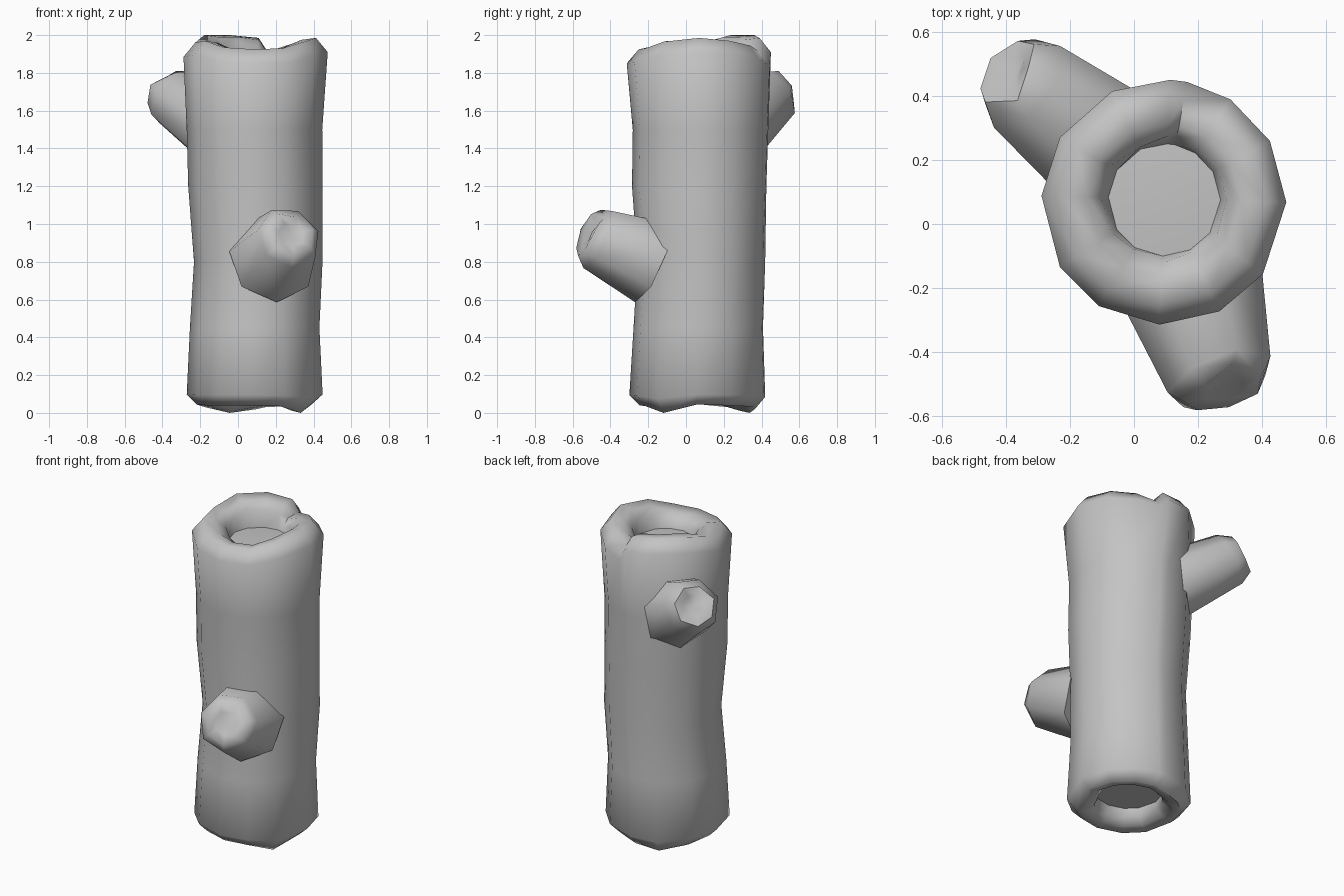
import bpy, bmesh, random
from math import sin, cos, radians, tau
from mathutils import Vector

random.seed(4)
cube = bpy.data.objects.get("Cube")
if cube:
    bpy.data.objects.remove(cube)

bark = bpy.data.materials.new("grey_wood")
bark.use_nodes = True
GREY = (0.55, 0.55, 0.55, 1)
bark.diffuse_color = GREY
bark.node_tree.nodes["Principled BSDF"].inputs["Base Color"].default_value = GREY


def loft(name, rings, start, end):
    """Skin closed rings of points and fan each end to a centre point."""
    bm = bmesh.new()
    loops = [[bm.verts.new(p) for p in ring] for ring in rings]
    n = len(loops[0])
    for a, b in zip(loops, loops[1:]):
        for i in range(n):
            j = (i + 1) % n
            bm.faces.new((a[i], a[j], b[j], b[i]))
    for centre, ring in ((start, loops[0]), (end, loops[-1])):
        c = bm.verts.new(centre)
        for i in range(n):
            bm.faces.new((c, ring[i], ring[(i + 1) % n]))
    bmesh.ops.recalc_face_normals(bm, faces=bm.faces)
    mesh = bpy.data.meshes.new(name)
    bm.to_mesh(mesh)
    bm.free()
    mesh.materials.append(bark)
    obj = bpy.data.objects.new(name, mesh)
    bpy.context.collection.objects.link(obj)
    bpy.ops.object.select_all(action='DESELECT')
    obj.select_set(True)
    bpy.context.view_layer.objects.active = obj
    bpy.ops.object.shade_smooth_by_angle(angle=radians(62))


# Trunk: uneven rims given as (angle, bottom height, top height)
RIM = [(0, .045, 1.985), (30, .04, 1.97), (57, .035, 1.945), (79, .03, 1.915),
       (87, .02, 1.985), (115, 0, 2), (148, .03, 2), (177, .045, 1.96),
       (212, .04, 1.97), (238, .04, 1.935), (268, .04, 1.925),
       (297, .035, 1.93), (324, 0, 1.965)]


def trunk_ring(cx, cy, r, height, wobble=0):
    ring = []
    for a, low, high in RIM:
        rr = r + random.uniform(-wobble, wobble)
        ring.append((cx + rr * cos(radians(a)), cy + rr * sin(radians(a)), height(low, high)))
    return ring


rings = [
    # bottom recess and lip
    trunk_ring(.09, .06, .195, lambda lo, hi: .14),
    trunk_ring(.09, .06, .205, lambda lo, hi: lo + .05, .01),
    trunk_ring(.085, .06, .245, lambda lo, hi: lo + .012),
    trunk_ring(.085, .06, .305, lambda lo, hi: lo),
    trunk_ring(.088, .06, .36, lambda lo, hi: lo * .5 + .075),
    # waisted sides
    trunk_ring(.088, .065, .343, lambda lo, hi: .45),
    trunk_ring(.108, .078, .337, lambda lo, hi: .8, .005),
    trunk_ring(.092, .07, .356, lambda lo, hi: 1.2),
    trunk_ring(.087, .077, .359, lambda lo, hi: 1.5),
    # top lip and recess
    trunk_ring(.093, .068, .382, lambda lo, hi: hi - .075),
    trunk_ring(.093, .07, .32, lambda lo, hi: hi),
    trunk_ring(.095, .07, .24, lambda lo, hi: hi - .01),
    trunk_ring(.095, .075, .19, lambda lo, hi: hi - .05, .01),
    trunk_ring(.095, .075, .175, lambda lo, hi: 1.84),
]
loft("hollow_trunk", rings, (.09, .06, .14), (.1, .08, 1.85))


# Broken branch stubs: tapered tubes with rounded, chipped ends
def stub(name, base, rim, base_r, rim_r, tip, notch, sides=7):
    base, rim = Vector(base), Vector(rim)
    axis = (rim - base).normalized()
    side = axis.cross(Vector((0, 0, 1))).normalized()
    up = side.cross(axis)

    def ring(centre, r, jitter=0, chip=0):
        pts = []
        for i in range(sides):
            a = tau * (i / sides - .25)
            push = random.uniform(-jitter, jitter) - (chip if i == notch else 0)
            pts.append(centre + r * (side * cos(a) + up * sin(a)) + axis * push)
        return pts

    rings = [ring(base, base_r),
             ring(rim, rim_r, .012, .02),
             ring(rim + axis * tip, rim_r * .72, .01, .035),
             ring(rim + axis * tip * .9, rim_r * .4, .008, .03)]
    loft(name, rings, base, rim + axis * tip * .5)


stub("lower_branch_stub", (.18, -.185, .805), (.27, -.485, .93), .236, .174, .045, 4)
stub("upper_branch_stub", (-.075, .225, 1.49), (-.345, .437, 1.675), .215, .168, .075, 4)
